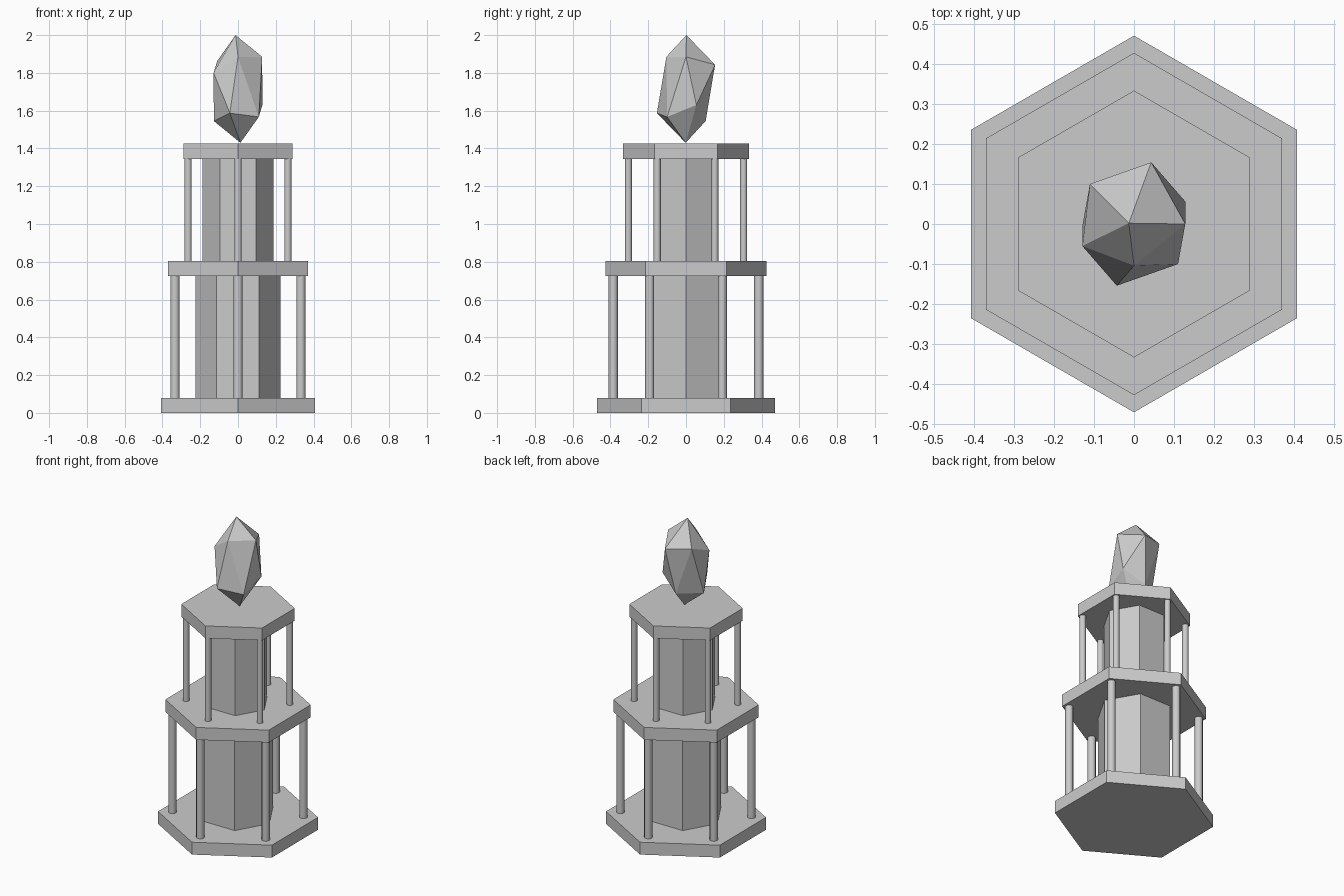
import bpy, math

if "Cube" in bpy.data.objects:
    bpy.data.objects.remove(bpy.data.objects["Cube"])


def prism(name, sides, radius, z0, z1, x=0, y=0, turn=0, smooth=False):
    bpy.ops.mesh.primitive_cylinder_add(
        vertices=sides, radius=radius, depth=z1 - z0,
        location=(x, y, (z0 + z1) / 2), rotation=(0, 0, turn))
    bpy.context.object.name = name
    if smooth:
        bpy.ops.object.shade_smooth_by_angle(angle=math.radians(40))


# Hexagonal slabs, corners pointing front and back
prism("base_slab", 6, 0.47, 0, 0.08)
prism("middle_slab", 6, 0.427, 0.725, 0.805)
prism("top_slab", 6, 0.333, 1.345, 1.425)

# Each storey: hexagonal core turned 30 degrees, ringed by six pillars
for level, core_r, ring_r, pillar_r, z0, z1 in (
        ("lower", 0.225, 0.385, 0.024, 0.08, 0.725),
        ("upper", 0.188, 0.305, 0.019, 0.805, 1.345)):
    prism(level + "_core", 6, core_r, z0, z1, turn=math.radians(30))
    for k in range(6):
        a = math.radians(90 + 60 * k)
        prism(f"{level}_pillar_{k + 1}", 12, pillar_r, z0, z1,
              ring_r * math.cos(a), ring_r * math.sin(a), smooth=True)

# Crystal: irregular icosahedron, lower half is the upper half point-mirrored
apex = (-0.013, 0.002, 0.285)
ring = [(0.128, 0, 0.17), (0.043, 0.154, 0.128), (-0.11, 0.1, 0.148),
        (-0.129, -0.055, 0.085), (0, -0.104, 0.17)]
low = [tuple(-c for c in ring[(i + 3) % 5]) for i in range(5)]
verts = [apex] + ring + low + [tuple(-c for c in apex)]
faces = []
for i in range(5):
    j = (i + 1) % 5
    u, v, l, m = 1 + i, 1 + j, 6 + i, 6 + j
    faces += [(0, u, v), (u, l, v), (l, m, v), (11, m, l)]
mesh = bpy.data.meshes.new("crystal")
mesh.from_pydata(verts, [], faces)
crystal = bpy.data.objects.new("crystal", mesh)
crystal.location.z = 1.715
bpy.context.collection.objects.link(crystal)
